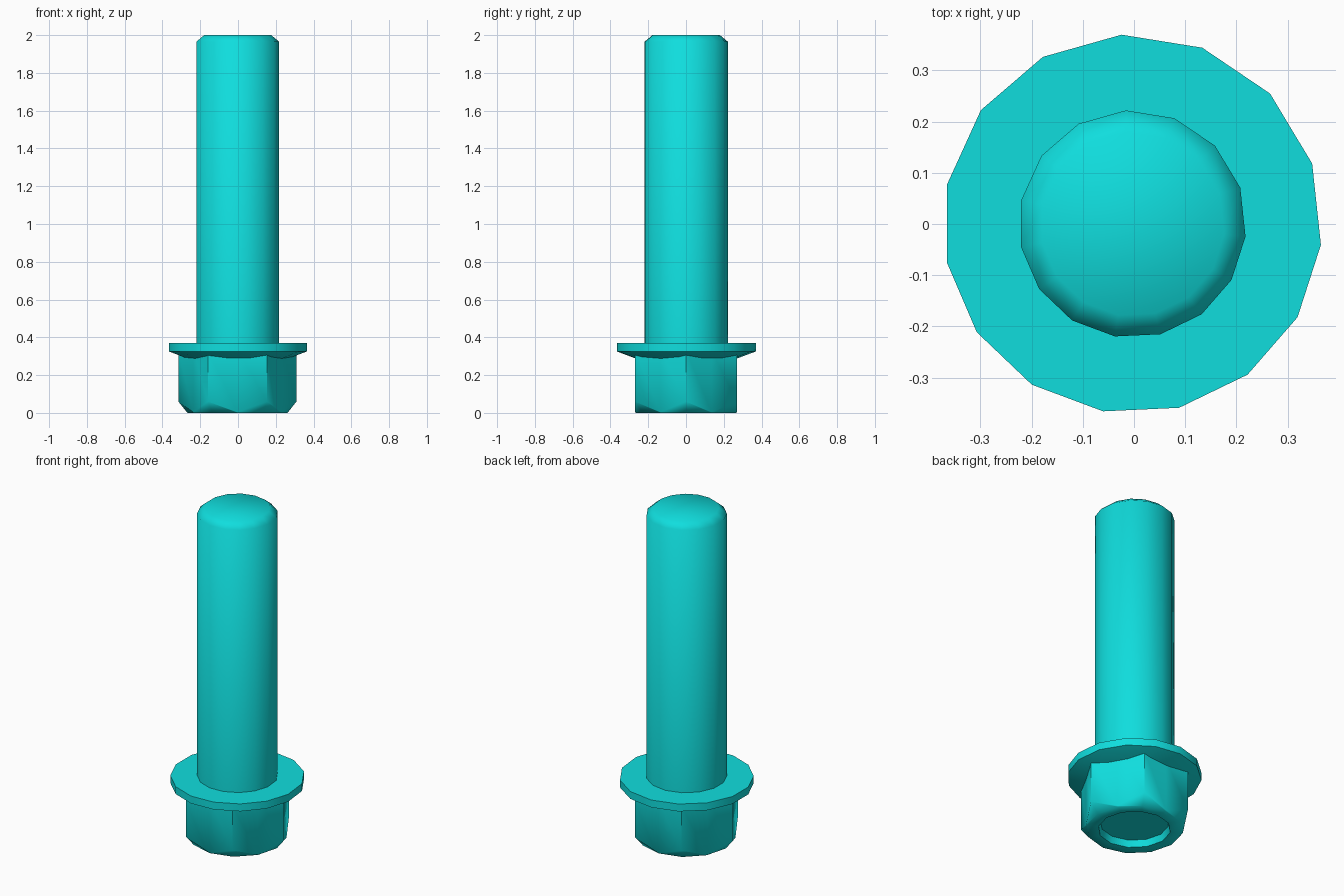
import bpy, bmesh
from math import sin, cos, radians

cube = bpy.data.objects.get("Cube")
if cube:
    bpy.data.objects.remove(cube)

teal = bpy.data.materials.new("bright_teal")
teal.use_nodes = True
teal.diffuse_color = (0.005, 0.73, 0.73, 1)
teal.node_tree.nodes["Principled BSDF"].inputs["Base Color"].default_value = (0.005, 0.73, 0.73, 1)

# Fifteen slightly uneven directions shared by the shank and flange
angles = [168 - 24.9 * i for i in range(8)]
angles += [angles[-1] - 23.15 * i for i in range(1, 8)]
SHIFT = -0.003


def round_ring(r, z, degs=angles, shift=SHIFT):
    return [(r * cos(radians(a)) + shift, r * sin(radians(a)), z) for a in degs]


def build(name, rings, cap_first, cap_last, sharp=None):
    """Skin a stack of equal-sized rings; sharp(edge) picks the hard edges."""
    bm = bmesh.new()
    loops = [[bm.verts.new(p) for p in ring] for ring in rings]
    for low, high in zip(loops, loops[1:]):
        for i in range(len(low)):
            j = (i + 1) % len(low)
            bm.faces.new((low[i], low[j], high[j], high[i]))
    if cap_first:
        bm.faces.new(loops[0])
    if cap_last:
        bm.faces.new(loops[-1])
    bmesh.ops.recalc_face_normals(bm, faces=bm.faces[:])
    for f in bm.faces:
        f.smooth = True
    for e in bm.edges:
        if sharp and len(e.link_faces) == 2:
            e.smooth = not sharp(e)
    mesh = bpy.data.meshes.new(name)
    bm.to_mesh(mesh)
    bm.free()
    mesh.materials.append(teal)
    obj = bpy.data.objects.new(name, mesh)
    bpy.context.collection.objects.link(obj)
    return obj


# Shank with a chamfered, softly shaded tip
build("shank", [round_ring(0.222, 0.35), round_ring(0.222, 1.965),
                round_ring(0.18, 2.0)], False, True)

# Flange with a conical underside
build("flange", [round_ring(0.2, 0.262), round_ring(0.37, 0.325),
                 round_ring(0.37, 0.37)], True, True,
      lambda e: e.calc_face_angle() > radians(30))

# Hex head: corners alternate with flat midpoints, corners chamfered at the base
R, FLAT = 0.3125, 0.2706
steps = [30 * i for i in range(12)]


def hex_ring(corner_z, mid_z):
    return [(r * cos(radians(a)) + SHIFT, r * sin(radians(a)), z)
            for a, (r, z) in zip(steps, [(R, corner_z), (FLAT, mid_z)] * 6)]


def hard_head_edge(e):
    a, b = (v.co for v in e.verts)
    side = min(a.z, b.z) > 0.05 and max(a.z, b.z) > 0.3 and e.calc_face_angle() > radians(40)
    radius = [((p.x - SHIFT) ** 2 + p.y ** 2) ** 0.5 for p in (a, b)]
    rim = max(radius) < 0.21 and abs(a.z - b.z) < 0.001
    return side or rim


build("hex_head", [hex_ring(0.33, 0.33), hex_ring(0.06, 0.004),
                   round_ring(0.265, 0, steps), round_ring(0.2, 0, steps),
                   round_ring(0.19, 0.04, steps)], False, True, hard_head_edge)
